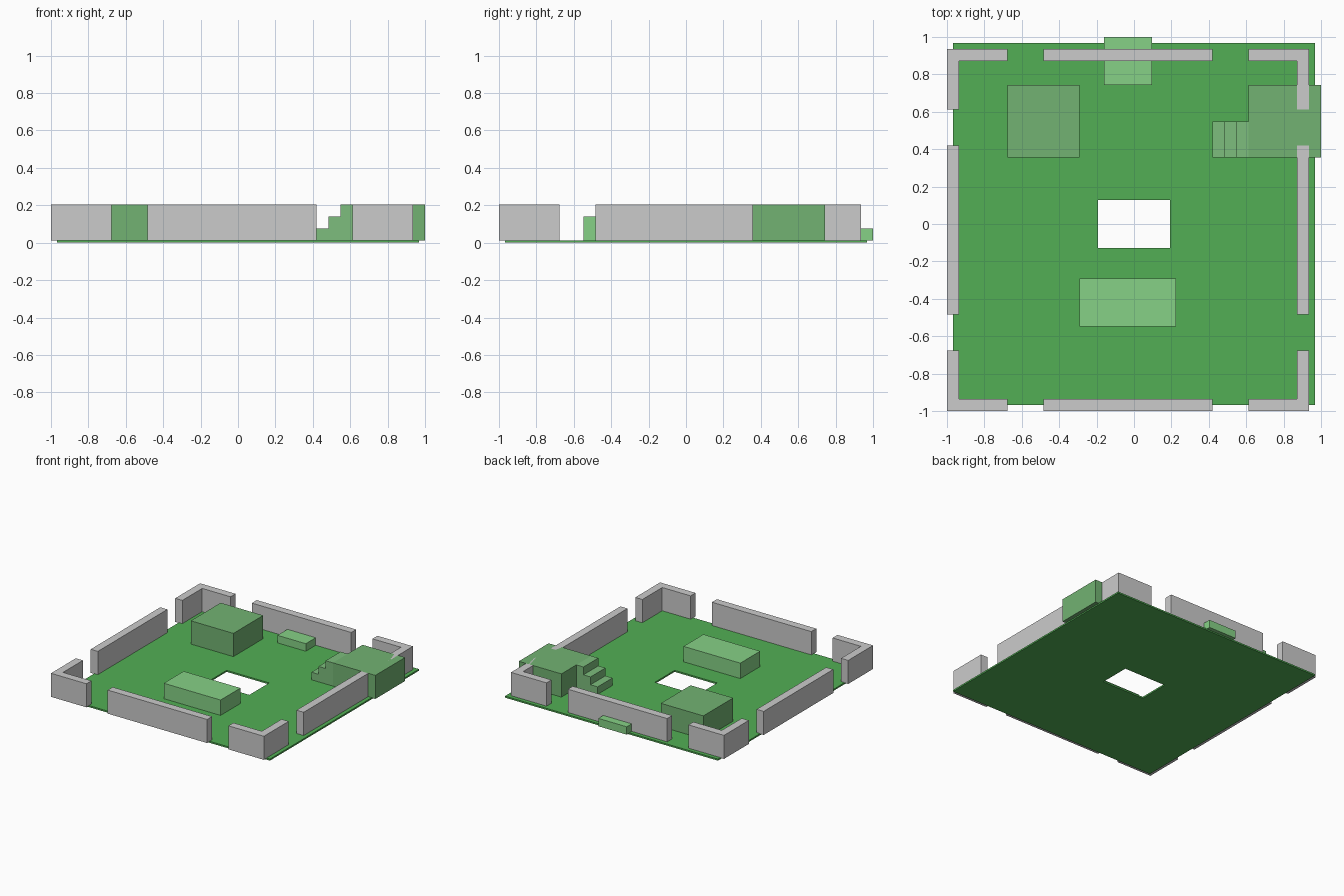
import bpy, bmesh
from mathutils import Vector

if "Cube" in bpy.data.objects:
    bpy.data.objects.remove(bpy.data.objects["Cube"])

U = 2 / 31          # grid module of the layout
BASE = 0.0105       # underside of walls and blocks
FLOOR_TOP = 0.013


def material(name, rgb):
    m = bpy.data.materials.new(name)
    m.diffuse_color = (*rgb, 1)
    m.use_nodes = True
    m.node_tree.nodes["Principled BSDF"].inputs["Base Color"].default_value = m.diffuse_color
    return m


FLOOR = material("floor_green", (0.085, 0.43, 0.09))
PLATFORM = material("platform_green", (0.17, 0.45, 0.17))
STAIR = material("stair_green", (0.205, 0.51, 0.205))
BLOCK = material("block_green", (0.24, 0.64, 0.24))


def prism(name, points, sweep, mat=None):
    """Extrude a planar outline along a vector."""
    bm = bmesh.new()
    face = bm.faces.new([bm.verts.new(p) for p in points])
    ext = bmesh.ops.extrude_face_region(bm, geom=[face], use_keep_orig=True)
    verts = [g for g in ext["geom"] if isinstance(g, bmesh.types.BMVert)]
    bmesh.ops.translate(bm, verts=verts, vec=Vector(sweep))
    bmesh.ops.recalc_face_normals(bm, faces=bm.faces)
    mesh = bpy.data.meshes.new(name)
    bm.to_mesh(mesh)
    bm.free()
    ob = bpy.data.objects.new(name, mesh)
    bpy.context.collection.objects.link(ob)
    if mat:
        mesh.materials.append(mat)
    return ob


def upright(name, plan, height, mat=None):
    """Raise a plan outline given in grid modules."""
    pts = [(x * U - 1, y * U - 1, BASE) for x, y in plan]
    return prism(name, pts, (0, 0, height * U), mat)


def block(name, x0, x1, y0, y1, height, mat=None):
    return upright(name, [(x0, y0), (x1, y0), (x1, y1), (x0, y1)], height, mat)


# Floor slab: a ring of quads around the central opening
bm = bmesh.new()
rings = []
for z in (0, FLOOR_TOP):
    for hx, hy in ((15, 15), (3, 2)):
        rings.append([bm.verts.new((sx * hx * U, sy * hy * U, z))
                      for sx, sy in ((-1, -1), (1, -1), (1, 1), (-1, 1))])
for a, b in ((0, 1), (2, 3), (0, 2), (1, 3)):
    for i in range(4):
        j = (i + 1) % 4
        bm.faces.new((rings[a][i], rings[a][j], rings[b][j], rings[b][i]))
bmesh.ops.recalc_face_normals(bm, faces=bm.faces)
floor_mesh = bpy.data.meshes.new("floor")
bm.to_mesh(floor_mesh)
bm.free()
floor_mesh.materials.append(FLOOR)
bpy.context.collection.objects.link(bpy.data.objects.new("floor", floor_mesh))

# L-shaped corner walls, mirrored about the walled square's middle
ell = [(0, 0), (5, 0), (5, 1), (1, 1), (1, 5), (0, 5)]
for side, fx in (("left", False), ("right", True)):
    for end, fy in (("front", False), ("back", True)):
        upright(f"corner_wall_{end}_{side}",
                [(30 - x if fx else x, 30 - y if fy else y) for x, y in ell], 3)

# Straight walls between the gaps
for side, s in (("front", 0), ("back", 29)):
    block(f"wall_{side}", 8, 22, s, s + 1, 3)
for side, s in (("left", 0), ("right", 29)):
    block(f"wall_{side}", s, s + 1, 8, 22, 3)

# Raised blocks
block("left_platform", 5, 11, 21, 27, 3, PLATFORM)
block("right_platform", 25, 31, 21, 27, 3, PLATFORM)
block("front_block", 11, 19, 7, 11, 2, BLOCK)
block("back_low_block", 13, 17, 27, 31, 1, BLOCK)

# Stairs up to the right platform
profile = [(25, 0), (22, 0)]
for i in range(3):
    profile += [(22 + i, i + 1), (23 + i, i + 1)]
prism("stairs", [(x * U - 1, 21 * U - 1, BASE + z * U) for x, z in profile],
      (0, 3 * U, 0), STAIR)
